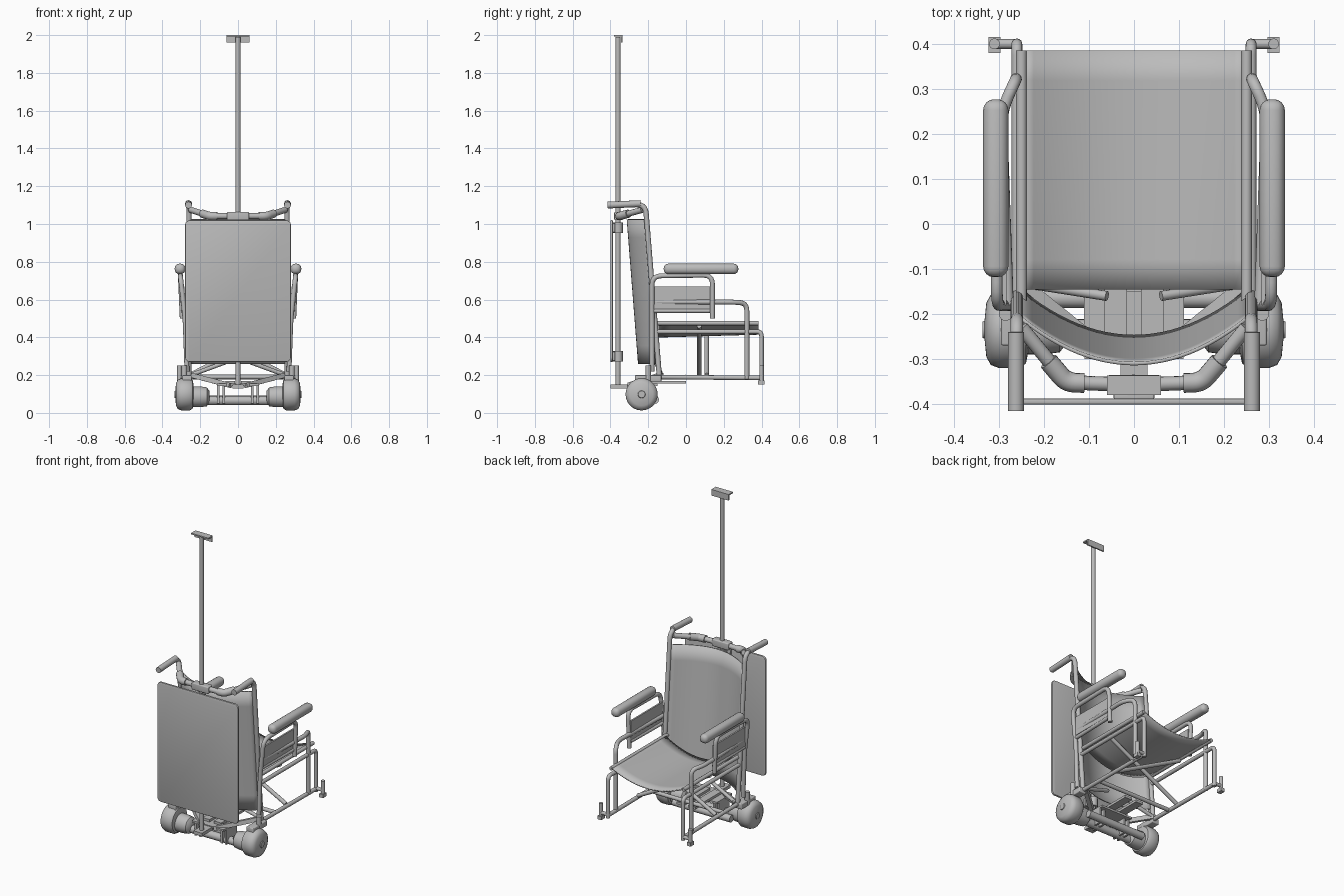
import bpy, bmesh, math
from mathutils import Vector, Matrix

cube = bpy.data.objects.get("Cube")
if cube:
    bpy.data.objects.remove(cube, do_unlink=True)

grey = bpy.data.materials.new("plain_grey")
grey.use_nodes = True
grey.diffuse_color = (0.5, 0.5, 0.5, 1)
grey.node_tree.nodes["Principled BSDF"].inputs["Base Color"].default_value = (0.5, 0.5, 0.5, 1)


def add(name, bm, smooth=True):
    mesh = bpy.data.meshes.new(name)
    bmesh.ops.recalc_face_normals(bm, faces=bm.faces)
    bm.to_mesh(mesh)
    bm.free()
    mesh.materials.append(grey)
    ob = bpy.data.objects.new(name, mesh)
    bpy.context.collection.objects.link(ob)
    bpy.ops.object.select_all(action="DESELECT")
    ob.select_set(True)
    bpy.context.view_layer.objects.active = ob
    if smooth:
        bpy.ops.object.shade_smooth_by_angle(angle=math.radians(40))
    return ob


def fillet(points, bend):
    """Round the inner corners of a path."""
    pts = [Vector(p) for p in points]
    out = [pts[0]]
    for a, b, c in zip(pts, pts[1:], pts[2:]):
        r = min(bend, (a - b).length * 0.48, (c - b).length * 0.48)
        p, q = b + (a - b).normalized() * r, b + (c - b).normalized() * r
        for i in range(6):
            t = i / 5
            out.append(p * (1 - t) ** 2 + b * 2 * t * (1 - t) + q * t * t)
    return out + [pts[-1]]


def tube(name, points, r=0.014, bend=0.05, sides=14):
    path = fillet(points, bend)
    bm = bmesh.new()
    rings = []
    normal = None
    for i, p in enumerate(path):
        d = (path[min(i + 1, len(path) - 1)] - path[max(i - 1, 0)]).normalized()
        normal = d.orthogonal() if normal is None else normal - d * normal.dot(d)
        normal.normalize()
        other = d.cross(normal)
        rings.append([bm.verts.new(p + r * (normal * math.cos(a) + other * math.sin(a)))
                      for a in (math.tau * k / sides for k in range(sides))])
    for a, b in zip(rings, rings[1:]):
        for k in range(sides):
            n = (k + 1) % sides
            bm.faces.new((a[k], a[n], b[n], b[k]))
    bm.faces.new(rings[0])
    bm.faces.new(rings[-1])
    return add(name, bm)


def box(name, lo, hi, bevel=0.0):
    lo, hi = Vector(lo), Vector(hi)
    bm = bmesh.new()
    bmesh.ops.create_cube(bm, size=1)
    for v in bm.verts:
        v.co = Vector([(lo[i] + hi[i]) / 2 + v.co[i] * (hi[i] - lo[i]) for i in range(3)])
    if bevel:
        bmesh.ops.bevel(bm, geom=bm.edges[:], offset=bevel, segments=4, profile=0.5, affect="EDGES")
    return add(name, bm)


def sheet(name, func, n=24, m=8, thick=0.008):
    """Fabric panel from a function of u in -1..1 and v in 0..1."""
    bm = bmesh.new()
    g = [[bm.verts.new(func(2 * i / n - 1, j / m)) for i in range(n + 1)] for j in range(m + 1)]
    for j in range(m):
        for i in range(n):
            bm.faces.new((g[j][i], g[j][i + 1], g[j + 1][i + 1], g[j + 1][i]))
    ob = add(name, bm)
    mod = ob.modifiers.new("thickness", "SOLIDIFY")
    mod.thickness, mod.offset = thick, 0
    return ob


def lathe_x(name, profile, centre, side, n=28):
    """Turn (x, radius) points around an axis along x."""
    bm = bmesh.new()
    rings = [[bm.verts.new((side * x, centre[0] + r * math.cos(a), centre[1] + r * math.sin(a)))
              for a in (math.tau * k / n for k in range(n))] for x, r in profile]
    for a, b in zip(rings, rings[1:]):
        for k in range(n):
            bm.faces.new((a[k], a[(k + 1) % n], b[(k + 1) % n], b[k]))
    bm.faces.new(rings[0])
    bm.faces.new(rings[-1])
    return add(name, bm)


# Fabric seat and backrest
sheet("seat", lambda u, v: (0.245 * u, -0.145 + 0.53 * v, 0.478 - (0.06 + 0.015 * (1 - v)) * (1 - u * u)))
sheet("backrest", lambda u, v: (0.25 * u, -0.15 - 0.06 * v - 0.1 * (1 - u * u), 0.26 + 0.765 * v))

# Side frames, arms, handles and wheels
for s, side in ((1, "left"), (-1, "right")):
    tube(side + "_back_post_and_handle", [(s * .26, -.14, .18), (s * .26, -.215, 1.105), (s * .262, -.33, 1.10)], 0.014)
    tube(side + "_hand_grip", [(s * .262, -.24, 1.108), (s * .262, -.415, 1.1)], 0.018)
    tube(side + "_seat_rail", [(s * .25, -.17, .475), (s * .25, .385, .475)], 0.012)
    tube(side + "_front_leg", [(s * .26, -.17, .43), (s * .26, .4, .43), (s * .26, .4, .17)], 0.012, 0.025)
    tube(side + "_lower_rail", [(s * .26, -.14, .19), (s * .26, .4, .185)], 0.012)
    tube(side + "_side_tube", [(s * .28, -.18, .587), (s * .295, .25, .587), (s * .262, .322, .58),
                               (s * .262, .322, .18)], 0.013, 0.06)
    # Footrest mounts
    tube(side + "_foot_link", [(s * .26, .4, .19), (s * .31, .4, .19)], 0.011)
    tube(side + "_foot_peg", [(s * .31, .4, .16), (s * .31, .4, .25)], 0.012)
    box(side + "_foot_bracket", (s * .31 - .013, .38, .15), (s * .31 + .013, .415, .172))
    # Armrest
    box(side + "_arm_pad", (s * .307 - .028, -.118, .735), (s * .307 + .028, .277, .79), 0.024)
    tube(side + "_arm_tube", [(s * .27, -.18, .22), (s * .28, -.18, .5), (s * .305, -.18, .725), (s * .305, .14, .73),
                              (s * .295, .14, .5)], 0.013, 0.05)
    box(side + "_arm_panel", (s * .288 - .005, -.18, .55), (s * .288 + .005, .14, .67))
    tube(side + "_arm_lower_tube", [(s * .283, -.18, .54), (s * .29, .14, .54)], 0.011)
    # Drive wheel and motor
    lathe_x(side + "_wheel", [(.235, .05), (.24, .075), (.255, .085), (.30, .085), (.318, .078), (.328, .06),
                              (.332, .02), (.336, .018)], (-.235, .098), s)
    lathe_x(side + "_motor", [(.15, .03), (.165, .05), (.2, .055), (.245, .055)], (-.235, .085), s)
    box(side + "_wheel_mount", (s * .27 - .025, -.27, .165), (s * .27 + .025, -.13, .2), 0.005)
    tube(side + "_mount_post", [(s * .285, -.2, .17), (s * .285, -.2, .25)], 0.015)
    # Diagonal base arm, hinge plates and cross brace
    tube(side + "_base_arm", [(s * .25, -.13, .2), (s * .04, -.3, .145)], 0.018, sides=4)
    tube(side + "_rear_strut", [(s * .25, -.13, .2), (s * .06, -.16, .27)], 0.011)
    for k in (.075, .105):
        box(side + "_hinge_plate", (s * k - .006, -.27, .05), (s * k + .006, -.17, .155))
    y = 0.09 + s * 0.02
    tube(side + "_cross_brace", [(s * .255, y, .2), (-s * .245, y, .46)], 0.012)
    # Rear push bar, with elbow sleeves
    path = [(s * .25, -.23, 1.075), (s * .15, -.352, 1.042), (0, -.357, 1.042)]
    tube(side + "_push_bar", path, 0.016, 0.05)
    tube(side + "_push_bar_elbow", [(s * .19, -.305, 1.055), (s * .15, -.352, 1.042), (s * .11, -.353, 1.042)],
         0.022, 0.035)

# Axle and pole support at the base
tube("axle", [(-.17, -.235, .065), (.17, -.235, .065)], 0.024)
tube("front_axle_bar", [(-.2, -.165, .07), (.2, -.165, .07)], 0.022)
box("base_cross_plate", (-.11, -.30, .143), (.11, -.15, .155))
box("pole_foot", (-.03, -.4, .13), (.03, -.28, .15))
box("base_tongue_left", (.015, -.26, .155), (.065, .0, .17))
box("base_tongue_right", (-.065, -.26, .155), (-.015, .0, .17))
tube("base_cross_tube", [(-.26, .0, .19), (.26, .0, .19)], 0.012)

# Tall pole with its clamps and top channel
tube("pole", [(0, -.36, .13), (0, -.36, 1.99)], 0.013)
box("push_bar_clamp", (-.058, -.38, 1.02), (.058, -.335, 1.064), 0.006)
box("pole_top_plate", (-.06, -.38, 1.992), (.06, -.336, 2))
box("pole_top_flange", (-.06, -.344, 1.962), (.06, -.336, 1.996))
for name, z in (("upper", .98), ("lower", .30)):
    tube(name + "_panel_clamp", [(0, -.36, z - .028), (0, -.36, z + .028)], 0.026)
    box(name + "_panel_bracket", (-.045, -.39, z - .025), (.045, -.375, z + .025), 0.004)

# Rounded rear panel
bm = bmesh.new()
bmesh.ops.create_cube(bm, size=1, matrix=Matrix.Translation((0, -.394, .645)) @ Matrix.Diagonal((.56, .014, .75, 1)))
corners = [e for e in bm.edges if abs((e.verts[0].co - e.verts[1].co).y) > 0.01]
bmesh.ops.bevel(bm, geom=corners, offset=0.025, segments=5, profile=0.5, affect="EDGES")
bmesh.ops.bevel(bm, geom=[e for e in bm.edges if abs((e.verts[0].co - e.verts[1].co).y) < 0.01],
                offset=0.004, segments=2, profile=0.5, affect="EDGES")
add("rear_panel", bm)
